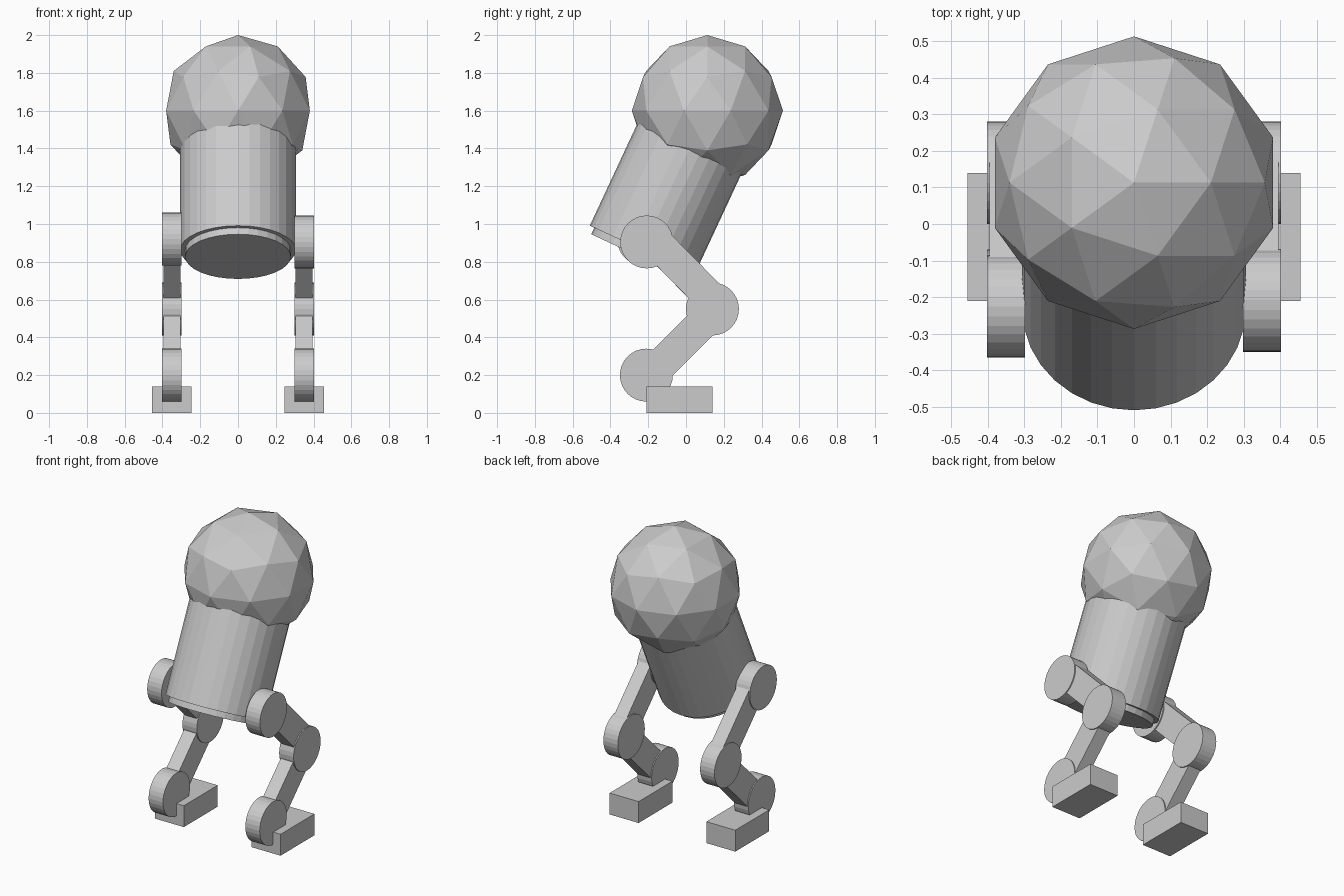
import bpy
from math import radians, atan2, hypot, sin, cos
from mathutils import Vector

if "Cube" in bpy.data.objects:
    bpy.data.objects.remove(bpy.data.objects["Cube"])

TILT = radians(25)
AXIS = Vector((0, sin(TILT), cos(TILT)))
BASE = Vector((0, -0.232, 0.862))


def tilted_cylinder(name, radius, start, end):
    """Cylinder along the leaning body axis, measured from its base."""
    bpy.ops.mesh.primitive_cylinder_add(
        vertices=32, radius=radius, depth=end - start,
        location=BASE + AXIS * (start + end) / 2, rotation=(-TILT, 0, 0))
    bpy.context.object.name = name


def joint(name, x, y, z):
    bpy.ops.mesh.primitive_cylinder_add(
        vertices=32, radius=0.14, depth=0.104,
        location=(x, y, z), rotation=(0, radians(90), 0))
    bpy.context.object.name = name


def box(name, location, size, angle=0):
    bpy.ops.mesh.primitive_cube_add(size=1, location=location, rotation=(angle, 0, 0))
    ob = bpy.context.object
    ob.name = name
    ob.scale = size


def limb(name, x, a, b, offset):
    """Flat bar from joint a to joint b (y, z), shifted towards the front of the bend."""
    dy, dz = b[0] - a[0], b[1] - a[1]
    length = hypot(dy, dz)
    ny, nz = -dz / length, dy / length
    if ny < 0:
        ny, nz = -ny, -nz
    centre = (x, (a[0] + b[0]) / 2 + ny * offset, (a[1] + b[1]) / 2 + nz * offset)
    box(name, centre, (0.09, length, 0.17), atan2(dz, dy))


# Faceted head
bpy.ops.mesh.primitive_ico_sphere_add(subdivisions=2, radius=0.4, location=(0, 0.113, 1.6))
bpy.context.object.name = "head"

# Leaning body with a smaller base plate
tilted_cylinder("body", 0.306, 0, 0.7)
tilted_cylinder("base_plate", 0.28, -0.038, 0.02)

# Legs: the left hip sits slightly higher and further forward
for side, s, hip in (("right", 1, (-0.208, 0.905)), ("left", -1, (-0.225, 0.92))):
    x = 0.35 * s
    knee, ankle = (0.14, 0.55), (-0.21, 0.2)
    for part, pos in (("hip", hip), ("knee", knee), ("ankle", ankle)):
        joint(f"{side}_{part}", x, *pos)
    limb(f"{side}_thigh", x, hip, knee, 0.035)
    limb(f"{side}_shin", x, knee, ankle, 0.015)
    box(f"{side}_foot", (x, -0.035, 0.07), (0.21, 0.35, 0.14))
